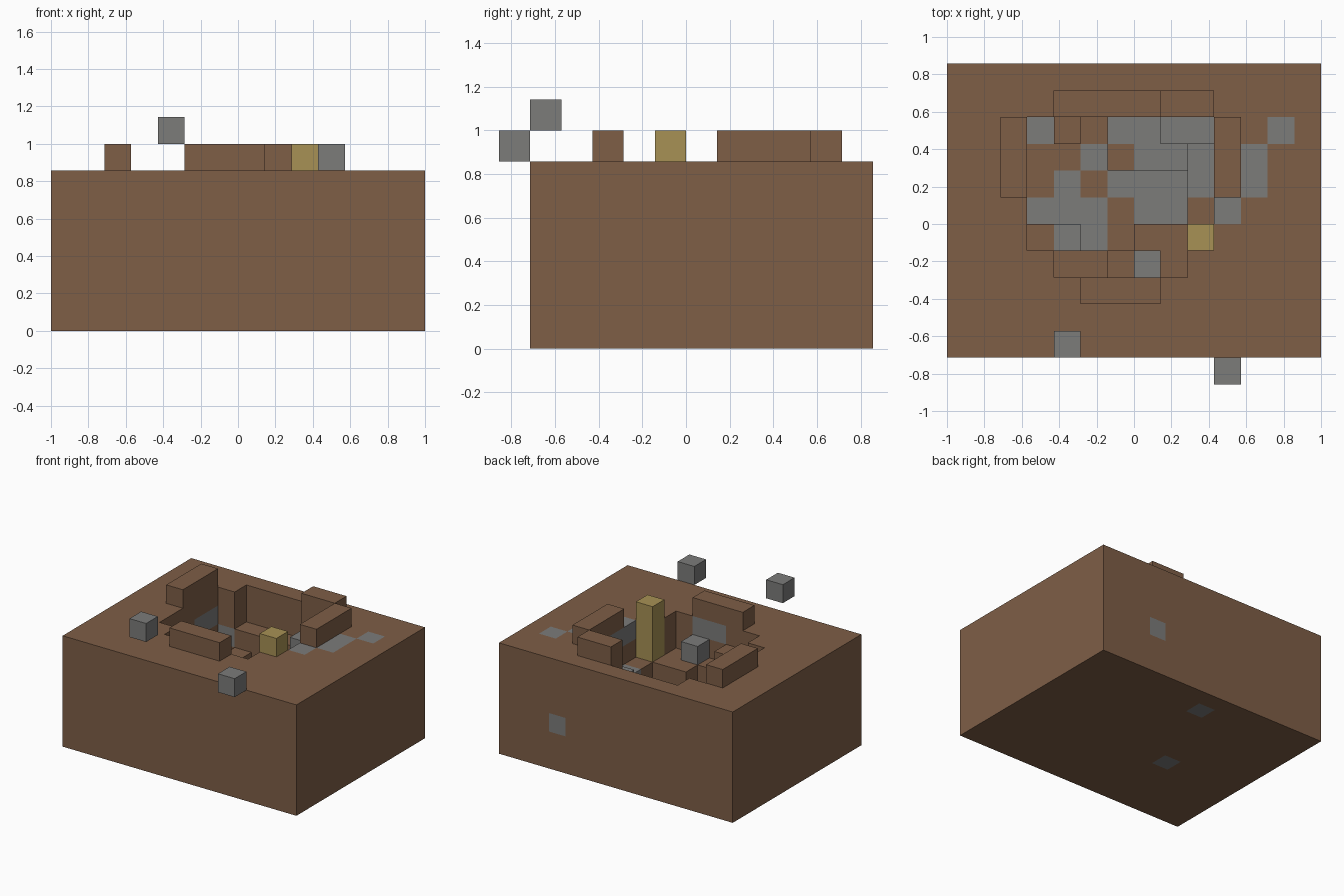
import bpy, bmesh
from mathutils import Vector

if "Cube" in bpy.data.objects:
    bpy.data.objects.remove(bpy.data.objects["Cube"])

U = 1 / 7            # edge of one block
X0, X1, Y0, Y1, TOP = -7, 7, -5, 6, 6


def material(name, rgb):
    m = bpy.data.materials.new(name)
    m.use_nodes = True
    m.diffuse_color = (*rgb, 1)
    m.node_tree.nodes["Principled BSDF"].inputs["Base Color"].default_value = (*rgb, 1)
    return m


earth = material("earth brown", (0.21, 0.112, 0.062))
stone = material("stone grey", (0.2, 0.2, 0.195))
gold = material("sand yellow", (0.39, 0.285, 0.09))


def finish(name, bm, mats):
    bmesh.ops.remove_doubles(bm, verts=bm.verts, dist=1e-5)
    bmesh.ops.recalc_face_normals(bm, faces=bm.faces)
    me = bpy.data.meshes.new(name)
    bm.to_mesh(me)
    bm.free()
    for m in mats:
        me.materials.append(m)
    ob = bpy.data.objects.new(name, me)
    bpy.context.collection.objects.link(ob)
    return ob


def box(name, lo, hi, mat):
    lo, hi = Vector(lo) * U, Vector(hi) * U
    bm = bmesh.new()
    bmesh.ops.create_cube(bm, size=1)
    for v in bm.verts:
        v.co = (lo + hi) / 2 + Vector(a * b for a, b in zip(v.co, hi - lo))
    return finish(name, bm, [mat])


# Heights of the ground: a stepped pit dug into a flat block
height = {(i, j): TOP for i in range(X0, X1) for j in range(Y0, Y1)}


def dig(x0, x1, y0, y1, h):
    for i in range(x0, x1):
        for j in range(y0, y1):
            height[i, j] = h


dig(-4, 3, -1, 4, 2)     # pit floor
dig(-1, 2, 2, 4, 3)      # middle step
dig(-3, -2, 3, 4, 3)     # small step
dig(-3, 1, 4, 5, 4)      # back ledge
dig(-4, -2, -1, 0, 4)    # front right ledge
dig(-3, -1, -2, -1, 5)   # front right shelf
dig(-1, 2, -2, -1, 4)    # front ledge
dig(0, 3, -1, 0, 4)      # ledge under the pillar
dig(2, 3, 0, 4, 4)       # left ledge
dig(1, 3, 3, 4, 5)       # back left shelf

# Stones seen from above, rows from back to front, columns from x = -4
rows = ["#..####..#",
        "..#.####.",
        ".#.#####.#"[:8] + "#",
        "###.##.#",
        ".##"]
rows[1] = rows[1][:8] + "#"
stones = set()
for r, row in enumerate(rows):
    for c, mark in enumerate(row):
        cell = (c - 4, 3 - r)
        if mark == "#":
            stones.add((*cell, height[cell] - 1))
# Stones in the pit walls, the back and the underside
stones |= {(3, 0, 5), (3, 1, 5), (-1, -3, 5), (0, -3, 5), (-5, 2, 4), (-5, 3, 4),
           (-4, 4, 3), (3, 5, 2), (-1, 4, 0), (-3, -1, 0)}

bm = bmesh.new()


def quad(points, cell):
    f = bm.faces.new([bm.verts.new(Vector(p) * U) for p in points])
    f.material_index = int(cell in stones)


for (i, j), h in height.items():
    ring = [(i, j), (i + 1, j), (i + 1, j + 1), (i, j + 1)]
    quad([(*p, h) for p in ring], (i, j, h - 1))
    quad([(*p, 0) for p in reversed(ring)], (i, j, 0))
    sides = [(0, -1), (1, 0), (0, 1), (-1, 0)]
    for n, (di, dj) in enumerate(sides):
        a, b = ring[n], ring[(n + 1) % 4]
        for k in range(height.get((i + di, j + dj), 0), h):
            quad([(*a, k), (*b, k), (*b, k + 1), (*a, k + 1)], (i, j, k))
finish("ground_block", bm, [earth, stone])

# Low walls around the pit
box("front_wall", (-2, -3, TOP), (1, -2, TOP + 1), earth)
box("right_wall", (-5, 1, TOP), (-4, 4, TOP + 1), earth)
box("left_wall", (3, 1, TOP), (4, 4, TOP + 1), earth)
box("back_wall", (1, 4, TOP), (3, 5, TOP + 1), earth)

# Pillar and loose stones
box("pillar", (2, -1, 4), (3, 0, TOP + 1), gold)
box("pit_stone", (0, -2, 4), (1, -1, 5), stone)
box("floating_stone_left", (3, -6, TOP), (4, -5, TOP + 1), stone)
box("floating_stone_right", (-3, -5, TOP + 1), (-2, -4, TOP + 2), stone)
